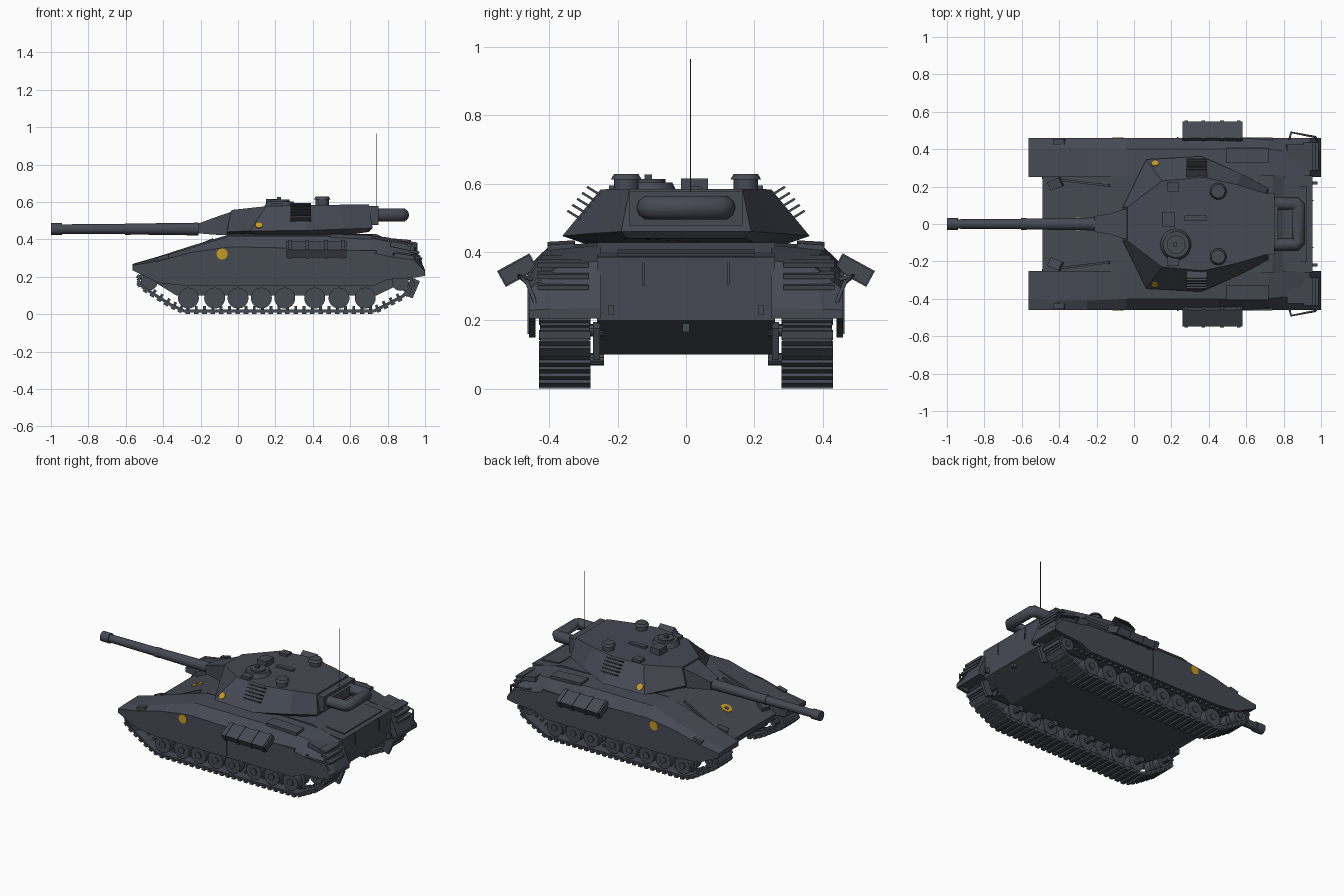
import bpy, bmesh, math
from mathutils import Vector, Matrix, Euler

if "Cube" in bpy.data.objects:
    bpy.data.objects.remove(bpy.data.objects["Cube"])


def material(name, rgb):
    m = bpy.data.materials.new(name)
    m.diffuse_color = (*rgb, 1)
    m.use_nodes = True
    m.node_tree.nodes["Principled BSDF"].inputs["Base Color"].default_value = m.diffuse_color
    return m


PAINT = material("blue_grey_paint", (0.060, 0.067, 0.086))
GOLD = material("gold_marking", (0.56, 0.32, 0.015))


def finish(name, bm, mat=PAINT, smooth=False):
    bmesh.ops.recalc_face_normals(bm, faces=bm.faces)
    me = bpy.data.meshes.new(name)
    bm.to_mesh(me)
    bm.free()
    me.materials.append(mat)
    ob = bpy.data.objects.new(name, me)
    bpy.context.collection.objects.link(ob)
    if smooth:
        bpy.ops.object.select_all(action='DESELECT')
        ob.select_set(True)
        bpy.context.view_layer.objects.active = ob
        bpy.ops.object.shade_smooth_by_angle(angle=math.radians(35))
    return ob


def loft(name, rings):
    """Skin a list of equal-length closed rings, capping both ends."""
    bm = bmesh.new()
    vs = [[bm.verts.new(p) for p in r] for r in rings]
    n = len(vs[0])
    for a, b in zip(vs, vs[1:]):
        for i in range(n):
            j = (i + 1) % n
            bm.faces.new((a[i], a[j], b[j], b[i]))
    bm.faces.new(vs[0])
    bm.faces.new(vs[-1])
    return finish(name, bm)


def add_box(bm, loc, size, rot=(0, 0, 0)):
    mat = Matrix.Translation(loc) @ Euler(rot).to_matrix().to_4x4() @ Matrix.Diagonal((*size, 1))
    bmesh.ops.create_cube(bm, size=1, matrix=mat)


def box(name, loc, size, rot=(0, 0, 0), mat=PAINT):
    bm = bmesh.new()
    add_box(bm, loc, size, rot)
    return finish(name, bm, mat)


def cyl(name, loc, r, depth, axis=(0, 0, 1), r2=None, n=24, mat=PAINT):
    bm = bmesh.new()
    m = Matrix.Translation(loc) @ Vector(axis).to_track_quat('Z', 'Y').to_matrix().to_4x4()
    bmesh.ops.create_cone(bm, cap_ends=True, segments=n, radius1=r,
                          radius2=r if r2 is None else r2, depth=depth, matrix=m)
    return finish(name, bm, mat, True)


def tube(name, pts, r):
    cu = bpy.data.curves.new(name, 'CURVE')
    cu.dimensions = '3D'
    cu.bevel_depth, cu.bevel_resolution, cu.use_fill_caps = r, 3, True
    sp = cu.splines.new('POLY')
    sp.points.add(len(pts) - 1)
    for p, q in zip(sp.points, pts):
        p.co = (*q, 1)
    cu.materials.append(PAINT)
    ob = bpy.data.objects.new(name, cu)
    bpy.context.collection.objects.link(ob)
    return ob


# Central hull tub: side profile extruded across the width
TUB = [(-.49, .24), (-.46, .18), (-.33, .1), (.74, .1), (.95, .2), (.955, .385),
       (.80, .40), (.74, .428), (-.04, .43)]
loft("hull_tub", [[(x, y, z) for x, z in TUB] for y in (-.26, .26)])
cyl("turret_ring", (.3, 0, .43), .25, .03, n=32)

# Side sponsons with skirts: x, inner top, shoulder y, shoulder z, wall top, skirt bottom, underside
SPONSON = [(-.565, .268, .40, .266, .262, .235, .236), (-.42, .31, .41, .305, .285, .165, .22),
           (-.25, .365, .41, .355, .33, .15, .22), (-.04, .428, .40, .418, .36, .15, .22),
           (.45, .428, .40, .418, .35, .15, .22), (.72, .42, .40, .405, .33, .15, .22),
           (.80, .41, .39, .39, .31, .185, .22), (.94, .375, .37, .36, .29, .195, .22),
           (1.0, .235, .40, .233, .23, .205, .206)]
# Track centre line (x, z)
TRACK = [Vector(p) for p in [(-.29, .018), (.73, .018), (.88, .095), (.925, .14), (.93, .18), (.90, .21),
         (.86, .22), (-.47, .22), (-.515, .21), (-.535, .18), (-.51, .145), (-.36, .05)]]
WHEELS = [-.265, -.125, 0, .125, .25, .41, .54, .68]

for s in (1, -1):
    side = "left" if s > 0 else "right"
    loft(side + "_sponson", [[(x, s * y, z) for y, z in
         ((.25, zt), (ym, zm), (.46, zo), (.46, zs), (.44, zs), (.44, zu), (.25, zu))]
         for x, zt, ym, zm, zo, zs, zu in SPONSON])
    # Track links walked along the closed path
    bm = bmesh.new()
    for a, b in zip(TRACK, TRACK[1:] + TRACK[:1]):
        d = b - a
        n = max(1, round(d.length / .045))
        ang = -math.atan2(d.y, d.x)
        up = Vector((-d.y, d.x)).normalized()
        for i in range(n):
            c = a + d * (i + .5) / n
            add_box(bm, (c.x, s * .355, c.y), (d.length / n * 1.03, .145, .016), (0, ang, 0))
            o = c - up * .009
            add_box(bm, (o.x, s * .355, o.y), (d.length / n * .55, .152, .018), (0, ang, 0))
            g = c + up * .012
            add_box(bm, (g.x, s * .355, g.y), (.015, .02, .025), (0, ang, 0))
    finish(side + "_track", bm)
    # Running gear: paired road wheels, sprocket and idler
    gear = [(x, .086, .056) for x in WHEELS] + [(-.475, .172, .045), (.868, .17, .045)]
    for x, z, r in gear:
        for y in (.317, .393):
            cyl(side + "_wheel", (x, s * y, z), r, .05, (0, 1, 0))
        cyl(side + "_wheel_hub", (x, s * .36, z), r * .4, .13, (0, 1, 0), n=12)
        cyl(side + "_axle", (x, s * .29, z), .018, .1, (0, 1, 0), n=10)
    # Stowage box hung on the wall, with straps
    tilt = (-s * .5, 0, 0)
    box(side + "_stowage_box", (.42, s * .493, .347), (.32, .10, .045), tilt)
    for x in (.28, .37, .47, .56):
        box(side + "_stowage_strap", (x, s * .493, .347), (.02, .108, .053), tilt)
    # Seams and rails on the side wall
    box(side + "_wall_seam", (.235, s * .461, .255), (.008, .006, .19))
    box(side + "_wall_rail", (.66, s * .452, .335), (.16, .02, .012))
    # Rear deck cover, louvres, guard rail and fittings
    box(side + "_deck_cover", (.605, s * .365, .415), (.225, .08, .025), (-s * .06, .04, 0))
    for i in range(3):
        box(side + "_rear_louvre", (.93 + i * .015, s * .36, .366 - i * .033), (.05, .15, .014), (0, .2, 0))
    box(side + "_rear_bin", (.87, s * .36, .365), (.11, .13, .03), (0, .2, 0))
    tube(side + "_rear_guard_rail", [(.83, s * .45, .32), (.84, s * .49, .33), (.97, s * .465, .31),
                                    (.985, s * .44, .25)], .006)
    box(side + "_tow_lug", (.965, s * .22, .23), (.03, .015, .03))
    box(side + "_inner_bracket", (.93, s * .262, .14), (.05, .02, .10), (0, .4, 0))
    # Front lamp housings
    box(side + "_front_lamp", (-.42, s * .215, .29), (.07, .05, .03), (0, -.35, s * .4))
    box(side + "_fender_tab", (-.40, s * .44, .30), (.06, .03, .025), (0, -.25, 0))
    box(side + "_glacis_rail", (-.26, s * .22, .345), (.28, .012, .014), (0, -.40, -s * .12))
    # Round gold markings on hull wall and turret cheek
    cyl(side + "_hull_marking", (-.085, s * .46, .322), .03, .006, (0, 1, 0), n=16, mat=GOLD)
    cyl(side + "_turret_marking", (.112, s * .323, .475), .02, .009, (-.04, s * .75, .66), n=16, mat=GOLD)
    # Launcher slats on turret cheek
    for i in range(5):
        t = .08 + i * .13
        box(side + "_launcher_slat", (.335, s * (.262 + .11 * t), .59 - .135 * t), (.11, .045, .007),
            (s * .55, 0, 0))
    # Roof periscope housings
    cyl(side + "_cupola", (.45, s * .175, .598), .036, .035, n=16)
    cyl(side + "_cupola_cap", (.45, s * .175, .62), .045, .016, r2=.036, n=16)
    box(side + "_roof_sight", (.21, s * .20, .585), (.06, .05, .02))

# Glacis marking: gold ring
nrm = Vector((-.19, 0, .45)).normalized()
spot = Vector((-.30, 0, .3205))
cyl("glacis_marking", spot, .036, .006, nrm, n=20, mat=GOLD)
cyl("glacis_marking_centre", spot + nrm * .001, .014, .007, nrm, n=12)

# Turret: under, wide and roof outlines stacked
UNDER = [(-.05, .09, .415), (.12, .26, .415), (.36, .27, .415), (.57, .22, .42), (.70, .17, .44)]
WIDE = [(-.06, .09, .44), (.065, .345, .445), (.36, .362, .447), (.57, .27, .455), (.72, .19, .46)]
ROOF = [(-.035, .09, .557), (.15, .23, .577), (.37, .25, .583), (.55, .21, .585), (.70, .165, .585)]
loft("turret", [h + [(x, -y, z) for x, y, z in reversed(h)] for h in (UNDER, WIDE, ROOF)])
box("turret_rear_bin", (.72, 0, .527), (.06, .33, .10))

# Gun shield wedge and barrel
loft("gun_shield", [[(x, w, a), (x, -w, a), (x, -w, b), (x, w, b)] for x, w, a, b in
                    ((-.21, .042, .432, .485), (-.13, .055, .425, .515), (0, .095, .42, .56))])
X = (1, 0, 0)
cyl("gun_barrel", (-.60, 0, .455), .025, .78, X, r2=.03)
cyl("muzzle_sleeve", (-.97, 0, .455), .032, .06, X)
cyl("barrel_sleeve", (-.40, 0, .455), .029, .38, X, r2=.034)
cyl("barrel_collar", (-.59, 0, .455), .031, .03, X)

# Commander hatch, sight block and hatch
cyl("commander_ring", (.225, -.11, .588), .085, .03, r2=.07, n=20)
cyl("commander_hatch", (.225, -.11, .606), .05, .014, n=16)
box("commander_sight", (.22, -.11, .615), (.022, .022, .024))
box("roof_sight_block", (.185, .025, .594), (.07, .08, .042))
box("roof_cable_cover", (.33, .03, .586), (.12, .03, .012))

# Rear tubular rack and antenna
tube("rear_rack", [(.72, -.11, .53), (.865, -.11, .53), (.882, -.093, .53), (.882, .093, .53),
                   (.865, .11, .53), (.72, .11, .53)], .036)
box("rear_rack_bar", (.755, 0, .53), (.03, .22, .06))
box("antenna", (.74, .013, .77), (.003, .003, .39))

# Engine deck and rear plate details
box("rear_deck_grille", (.86, 0, .395), (.13, .40, .014), (0, .09, 0))
for y in (-.125, .125):
    box("rear_plate_seam", (.956, y, .34), (.006, .006, .08))
box("tow_hitch", (.935, 0, .178), (.03, .02, .025))
